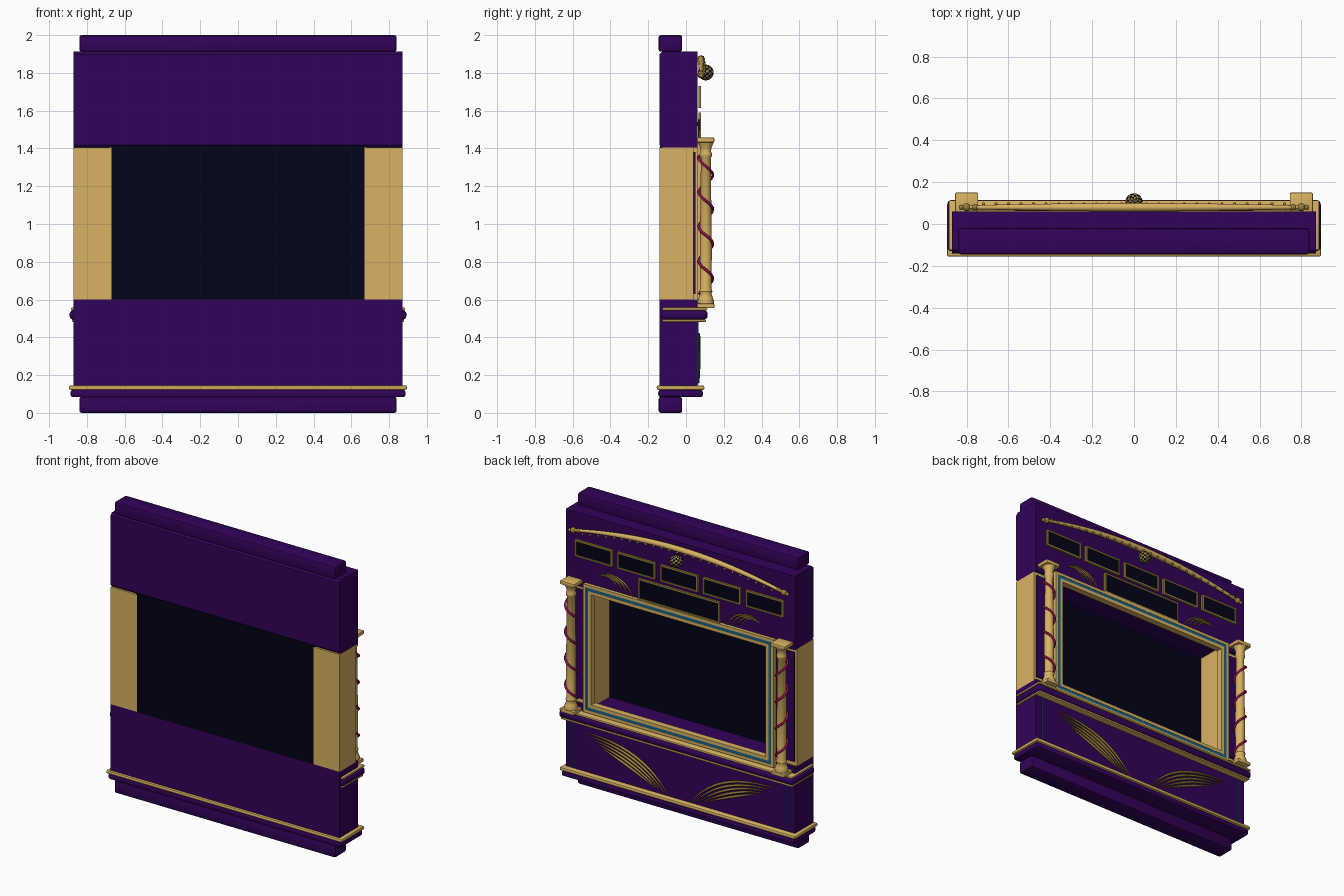
import bpy, bmesh, math
from mathutils import Vector

cube = bpy.data.objects.get("Cube")
if cube:
    bpy.data.objects.remove(cube, do_unlink=True)


def material(name, r, g, b):
    m = bpy.data.materials.new(name)
    m.use_nodes = True
    m.diffuse_color = (r, g, b, 1)
    node = next(n for n in m.node_tree.nodes if n.type == 'BSDF_PRINCIPLED')
    node.inputs["Base Color"].default_value = (r, g, b, 1)
    return m


PURPLE = material("royal purple", .032, .001, .1)
GOLD = material("pale gold", .7, .45, .125)
ANTIQUE = material("antique gold", .32, .22, .045)
NAVY = material("dark glass", .0008, .001, .009)
BLUE = material("teal blue", .008, .13, .26)
CRIMSON = material("crimson", .31, .004, .085)


def add(name, bm, mats, smooth=False):
    me = bpy.data.meshes.new(name)
    bm.to_mesh(me)
    bm.free()
    for m in mats:
        me.materials.append(m)
    ob = bpy.data.objects.new(name, me)
    bpy.context.collection.objects.link(ob)
    if smooth:
        bpy.ops.object.select_all(action='DESELECT')
        ob.select_set(True)
        bpy.context.view_layer.objects.active = ob
        bpy.ops.object.shade_smooth_by_angle(angle=math.radians(40))
    return ob


def box(name, x, y, z, mat, bevel=0.0, segments=2, rule=lambda e: True):
    """Box from (min, max) ranges, optionally with the edges chosen by rule rounded."""
    bm = bmesh.new()
    bmesh.ops.create_cube(bm, size=1)
    for v in bm.verts:
        for i, (lo, hi) in enumerate((x, y, z)):
            v.co[i] = lo if v.co[i] < 0 else hi
    if bevel:
        bmesh.ops.bevel(bm, geom=[e for e in bm.edges if rule(e)], offset=bevel,
                        segments=segments, profile=.5, affect='EDGES')
    return add(name, bm, [mat], segments > 1 and bevel > 0)


def frame(name, cx, cz, hw, hh, t, y, mat):
    """Rectangular ring standing in the xz plane."""
    bm = bmesh.new()
    corners = [(-1, -1), (1, -1), (1, 1), (-1, 1)]
    rings = []
    for inset, yy in ((0, y[0]), (0, y[1]), (t, y[1]), (t, y[0])):
        rings.append([bm.verts.new((cx + a * (hw - inset), yy, cz + b * (hh - inset)))
                      for a, b in corners])
    for k in range(4):
        r, q = rings[k], rings[(k + 1) % 4]
        for i in range(4):
            j = (i + 1) % 4
            bm.faces.new((r[i], r[j], q[j], q[i]))
    bmesh.ops.recalc_face_normals(bm, faces=bm.faces[:])
    return add(name, bm, [mat])


def tube(name, points, radii, mat, sides=2):
    """Round rod along points, turned into a mesh."""
    cu = bpy.data.curves.new(name, 'CURVE')
    cu.dimensions = '3D'
    cu.bevel_depth = 1
    cu.bevel_resolution = sides
    cu.use_fill_caps = True
    sp = cu.splines.new('POLY')
    sp.points.add(len(points) - 1)
    for p, co, r in zip(sp.points, points, radii):
        p.co = (*co, 1)
        p.radius = r
    cu.materials.append(mat)
    ob = bpy.data.objects.new(name, cu)
    bpy.context.collection.objects.link(ob)
    bpy.ops.object.select_all(action='DESELECT')
    ob.select_set(True)
    bpy.context.view_layer.objects.active = ob
    bpy.ops.object.convert(target='MESH')
    bpy.ops.object.shade_smooth()


def lathe(name, profile, cx, cy, mat, n=20):
    bm = bmesh.new()
    rings = [[bm.verts.new((cx + r * math.cos(math.tau * i / n),
                            cy + r * math.sin(math.tau * i / n), z)) for i in range(n)]
             for r, z in profile]
    for a, b in zip(rings, rings[1:]):
        for i in range(n):
            j = (i + 1) % n
            bm.faces.new((a[i], a[j], b[j], b[i]))
    bm.faces.new(rings[0][::-1])
    bm.faces.new(rings[-1])
    return add(name, bm, [mat], True)


def strand(name, a, b, c, y, r, mat):
    """Tapered leaf strand along a quadratic arc in the xz plane."""
    a, b, c = Vector(a), Vector(b), Vector(c)
    pts, radii = [], []
    for i in range(15):
        t = i / 14
        p = a * (1 - t) ** 2 + b * 2 * t * (1 - t) + c * t * t
        pts.append((p.x, y, p.y))
        radii.append(r * (.35 + .65 * math.sin(math.pi * t)))
    tube(name, pts, radii, mat, 1)


# Main cabinet
BODY = (-.14, .06)
W = (-.87, .87)
box("base_beam", (-.84, .84), (-.145, -.02), (0, .085), PURPLE, .012)
box("top_beam", (-.84, .84), (-.145, -.02), (1.912, 2), PURPLE, .012)
box("lower_cabinet", W, BODY, (.085, .6), PURPLE)
box("upper_cabinet", W, BODY, (1.405, 1.912), PURPLE, .014, 1,
    lambda e: all(v.co.y < 0 for v in e.verts) and e.verts[0].co.z == e.verts[1].co.z)
box("screen", (-.68, .68), (-.138, -.128), (.59, 1.415), NAVY)

# Plinth and ledge mouldings
box("plinth_moulding", (-.888, .888), (-.147, .09), (.083, .122), PURPLE, .014)
box("plinth_trim", (-.895, .895), (-.155, .097), (.122, .146), GOLD, .009)
box("ledge_lower_trim", (-.88, .88), (-.125, .105), (.482, .494), GOLD, .004)
box("ledge_moulding", (-.892, .892), (-.13, .115), (.494, .543), PURPLE, .02, 3)
box("ledge_upper_trim", (-.885, .885), (-.125, .113), (.543, .557), GOLD, .005)

# Rear screen surround: gold, blue and gold mouldings
frame("surround_outer", 0, 1.005, .725, .44, .02, (.058, .083), GOLD)
frame("surround_blue_line", 0, 1.005, .705, .42, .02, (.058, .081), BLUE)
frame("surround_inner", 0, 1.005, .685, .4, .022, (.04, .083), GOLD)

# Side posts, columns and vines
COLUMN_Y = .105
PROFILE = [(.042, .575), (.044, .592), (.037, .61), (.03, .63), (.035, .643), (.029, .66),
           (.032, .85), (.026, 1.35), (.033, 1.36), (.033, 1.372), (.027, 1.385),
           (.032, 1.41), (.044, 1.435)]
for s, side in ((1, "left"), (-1, "right")):
    def span(a, b):
        return tuple(sorted((s * a, s * b)))
    box(side + "_post", span(.67, .87), (-.14, .04), (.6, 1.405), GOLD)
    box(side + "_back_panel", span(.68, .855), (.04, .05), (.63, 1.38), PURPLE)
    box(side + "_column_foot", span(.75, .85), (.058, .15), (.555, .578), GOLD, .004)
    box(side + "_column_cap", span(.745, .855), (.056, .15), (1.432, 1.458), GOLD, .006)
    lathe(side + "_column", PROFILE, s * .8, COLUMN_Y, GOLD)
    vine = []
    for i in range(97):
        ang = math.tau * (4 * i / 96 - .3)
        vine.append((s * (.8 + .037 * math.cos(ang)), COLUMN_Y + .037 * math.sin(ang),
                     1.36 - .73 * i / 96))
    tube(side + "_vine", vine, [.0075] * 97, CRIMSON, 1)
    box(side + "_blue_stripe", span(.815, .823), (.058, .067), (.15, .48), BLUE)

    # Flourishes on the lower and upper cabinet
    for i in range(5):
        strand(f"{side}_lower_flourish_{i}", (s * (.09 + .03 * i), .16 + .008 * i),
               (s * (.28 + .035 * i), .42 - .032 * i), (s * (.7 - .03 * i), .42 - .02 * i),
               .069, .0085, ANTIQUE)
    for i in range(4):
        strand(f"{side}_upper_flourish_{i}", (s * (.355 + .04 * i), 1.44 + .012 * i),
               (s * (.41 + .035 * i), 1.565), (s * (.57 + .015 * i), 1.555 - .012 * i),
               .068, .006, ANTIQUE)

# Name-plate windows with gilt rims
windows = [(i * .325, 1.672, .14, .055) for i in range(-2, 3)] + [(0, 1.518, .305, .07)]
for i, (x, z, w, h) in enumerate(windows):
    box(f"window_{i}", (x - w, x + w), (.066, .073), (z - h, z + h), NAVY)
    frame(f"window_rim_{i}", x, z, w + .003, h + .003, .011, (.065, .079), ANTIQUE)


# Arched crest with beads and scroll ends
def crest_z(x):
    return 1.874 - .083 * (x / .8) ** 2


xs = [-.8 + 1.6 * i / 40 for i in range(41)]
tube("crest_arch", [(x, .08, crest_z(x)) for x in xs],
     [.009 + .011 * math.cos(x / .8 * math.pi / 2) for x in xs], GOLD)
beads = bmesh.new()
spots = [(-.72 + .06 * i, .095, .008) for i in range(25)]
spots += [(s * x, .08, r) for s in (-1, 1) for x, r in ((.8, .02), (.825, .013), (.76, .015))]
for x, y, r in spots:
    ball = bmesh.ops.create_icosphere(beads, subdivisions=2, radius=r)
    bmesh.ops.translate(beads, verts=ball["verts"],
                        vec=(x, y, crest_z(x) - (.017 if r < .01 else 0)))
add("crest_beads", beads, [ANTIQUE], True)

# Chequered ball at the middle of the crest
bm = bmesh.new()
bmesh.ops.create_uvsphere(bm, u_segments=16, v_segments=10, radius=.042)
for f in bm.faces:
    c = f.calc_center_median()
    column = math.floor((math.atan2(c.y, c.x) + math.pi) / math.tau * 16)
    row = math.floor(math.acos(max(-1, min(1, c.z / .042))) / math.pi * 10)
    f.material_index = (column + row) % 2
bmesh.ops.translate(bm, verts=bm.verts[:], vec=(0, .105, 1.802))
add("crest_ball", bm, [ANTIQUE, NAVY])
